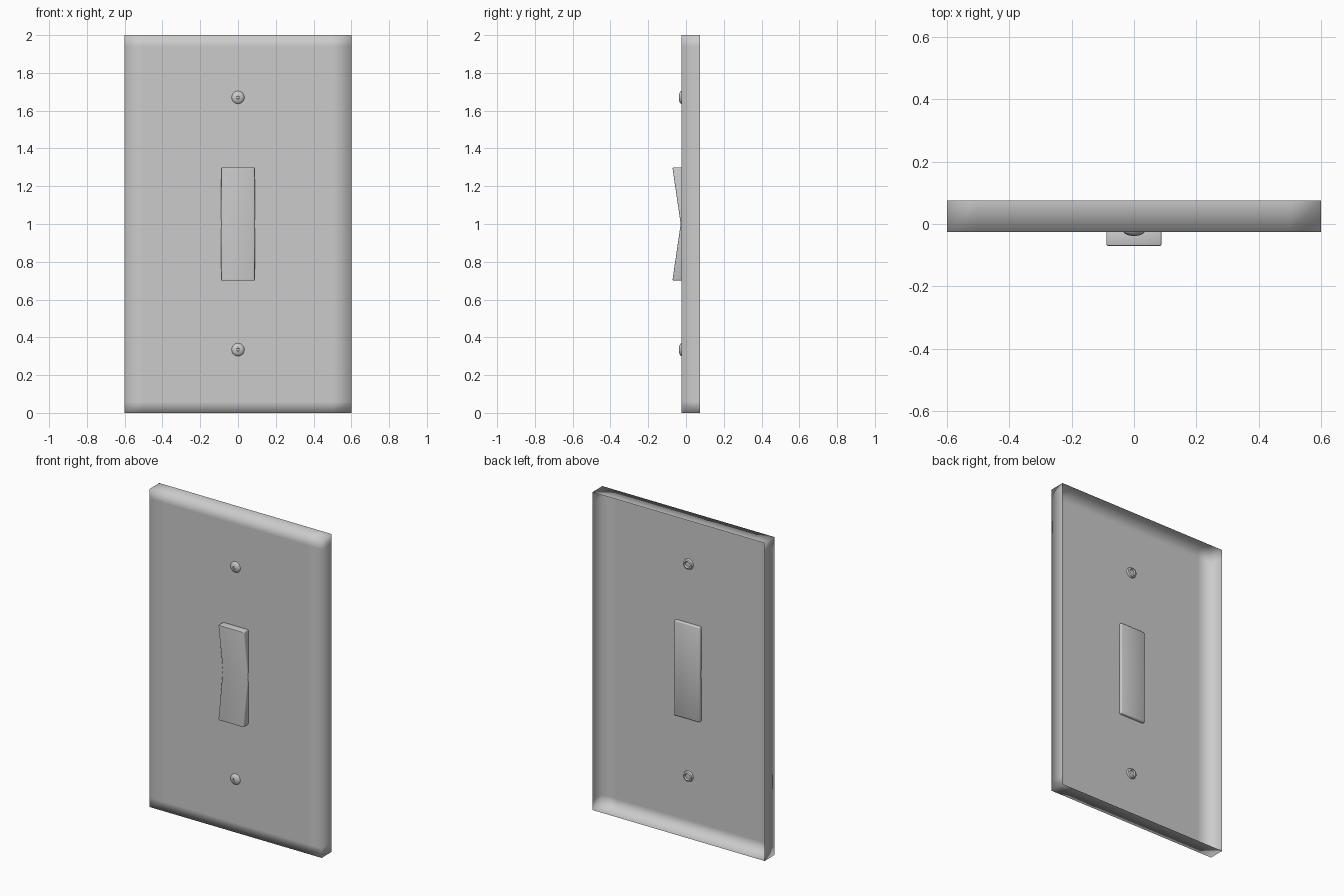
import bpy, bmesh, math
from mathutils import Matrix, Vector

cube = bpy.data.objects.get("Cube")
if cube:
    bpy.data.objects.remove(cube, do_unlink=True)

# One light grey plastic for everything
plastic = bpy.data.materials.new("light_grey_plastic")
plastic.use_nodes = True
grey = (0.6, 0.6, 0.6, 1)
plastic.diffuse_color = grey
plastic.node_tree.nodes["Principled BSDF"].inputs["Base Color"].default_value = grey

FRONT, BACK = -0.025, 0.075


def finish(bm, name, angle):
    mesh = bpy.data.meshes.new(name)
    bm.to_mesh(mesh)
    bm.free()
    mesh.materials.append(plastic)
    obj = bpy.data.objects.new(name, mesh)
    bpy.context.collection.objects.link(obj)
    bpy.ops.object.select_all(action='DESELECT')
    obj.select_set(True)
    bpy.context.view_layer.objects.active = obj
    bpy.ops.object.shade_smooth_by_angle(angle=math.radians(angle))
    return obj


# Wall plate: a thin shell, open at the back, with soft shaded borders
bm = bmesh.new()
xs = (-0.6, -0.5, 0.5, 0.6)
zs = (0, 0.06, 1.94, 2)
grid = [[bm.verts.new((x, FRONT, z)) for x in xs] for z in zs]
for j in range(3):
    for i in range(3):
        bm.faces.new((grid[j][i], grid[j][i + 1], grid[j + 1][i + 1], grid[j + 1][i]))
border = [e for e in bm.edges if e.is_boundary]
wall = bmesh.ops.extrude_edge_only(bm, edges=border)["geom"]
bmesh.ops.translate(bm, vec=(0, BACK - FRONT, 0),
                    verts=[v for v in wall if isinstance(v, bmesh.types.BMVert)])
bmesh.ops.recalc_face_normals(bm, faces=bm.faces)
bm.faces.ensure_lookup_table()
if bm.faces[4].normal.y > 0:
    bmesh.ops.reverse_faces(bm, faces=bm.faces)
finish(bm, "wall_plate", 100)

# Rocker switch: a V-shaped side profile swept across its width
bm = bmesh.new()
profile = [(-0.072, 1.3), (-0.028, 1.0), (-0.072, 0.7), (-0.008, 0.7), (-0.008, 1.3)]
side = bm.faces.new([bm.verts.new((-0.089, y, z)) for y, z in profile])
sweep = bmesh.ops.extrude_face_region(bm, geom=[side])["geom"]
bmesh.ops.translate(bm, vec=(0.178, 0, 0),
                    verts=[v for v in sweep if isinstance(v, bmesh.types.BMVert)])
bmesh.ops.recalc_face_normals(bm, faces=bm.faces)
# Round every edge except the valley in the middle
edges = [e for e in bm.edges
         if not all(abs(v.co.z - 1) < 0.01 for v in e.verts)]
bmesh.ops.bevel(bm, geom=edges, offset=0.007, segments=2, profile=0.5, affect='EDGES')
finish(bm, "rocker_switch", 50)


# Screws: turned domes with a small socket in front and a hollow end behind
def screw(name, z):
    bm = bmesh.new()
    outline = [(0, -0.033), (0.007, -0.033), (0.009, -0.038), (0.022, -0.035),
               (0.031, -0.03), (0.034, -0.025), (0.03, -0.014), (0.021, -0.01),
               (0.016, -0.019), (0, -0.019)]
    pts = [bm.verts.new((r, y, 0)) for r, y in outline]
    rim = [bm.edges.new(pair) for pair in zip(pts, pts[1:])]
    bmesh.ops.spin(bm, geom=pts + rim, axis=(0, 1, 0), cent=(0, 0, 0),
                   angle=math.tau, steps=20)
    bmesh.ops.remove_doubles(bm, verts=bm.verts, dist=0.0005)
    bmesh.ops.recalc_face_normals(bm, faces=bm.faces)
    bmesh.ops.translate(bm, vec=Vector((0, 0, z)), verts=bm.verts)
    finish(bm, name, 40)


screw("upper_screw", 1.67)
screw("lower_screw", 0.335)
